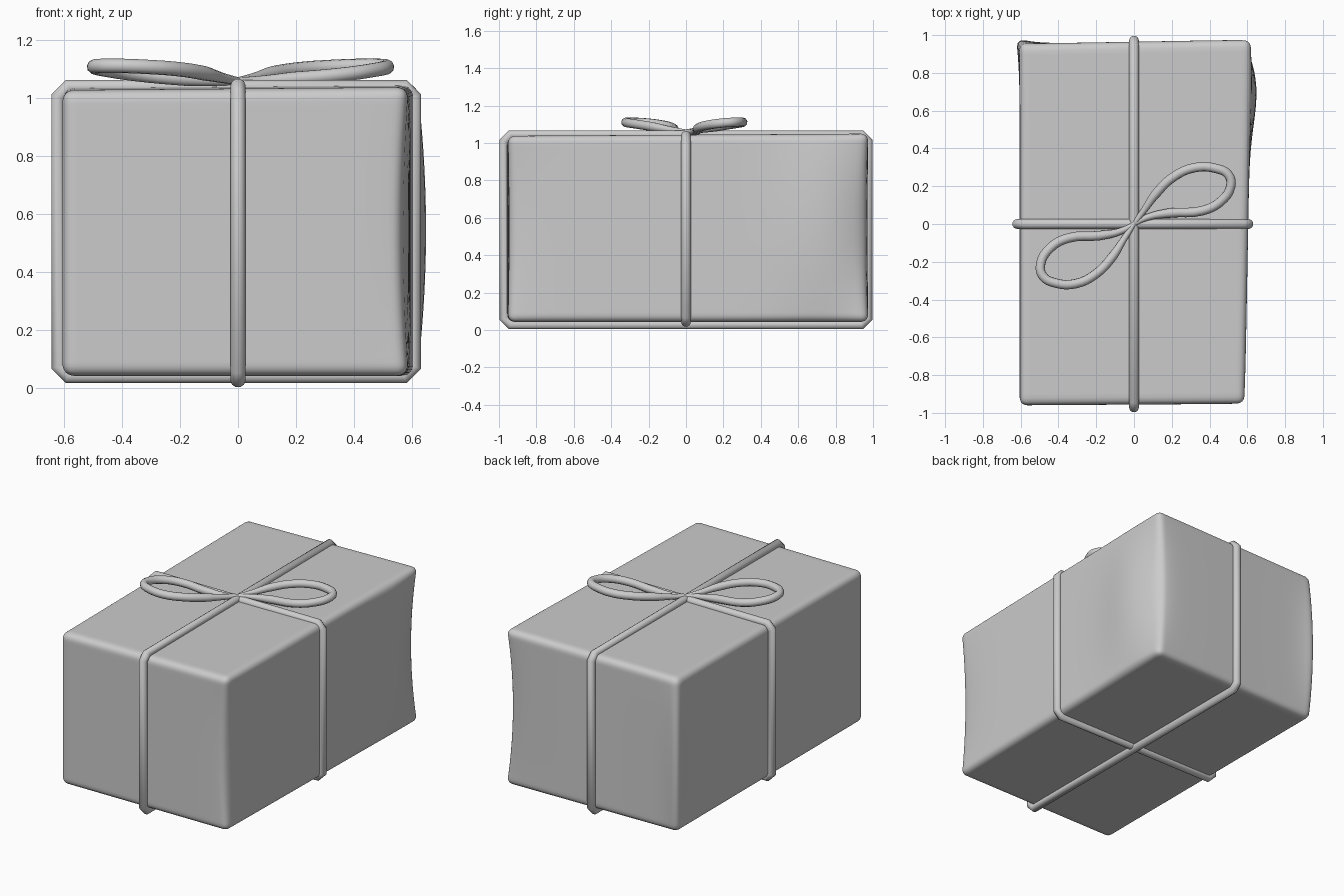
import bpy, bmesh, math
from mathutils import Vector

if "Cube" in bpy.data.objects:
    bpy.data.objects.remove(bpy.data.objects["Cube"])


# --- Soft, slightly crumpled parcel body ---
def warp(p):
    # crowd the grid toward the edges, then round them
    half, r = Vector((0.605, 0.96, 0.498)), 0.04
    q = Vector([math.copysign(1 - (1 - min(abs(c), 1)) ** 1.7, c) * h for c, h in zip(p, half)])
    core = Vector([max(-(h - r), min(h - r, c)) for c, h in zip(q, half)])
    d = q - core
    if d.length > 1e-6:
        q = core + d.normalized() * min(d.length, r)
    u, v, w = (q[i] / half[i] for i in range(3))
    mid = max(0, 1 - w * w)
    right, back = (1 + u) / 2, (1 + v) / 2
    x = q.x + right * (-0.018 + 0.036 * back)
    y = q.y + right * (0.008 + 0.008 * back) - 0.006 * back * (1 - right)
    z = q.z + 0.541 + (1 + w) / 2 * (0.005 * u + 0.006 * v)
    # side bulge and bent upright edges
    x += 0.034 * mid * max(0, u) ** 4 * math.exp(-((v - 0.72) / 0.25) ** 2)
    for su, sv, dx, dy in ((1, 1, -0.05, -0.025), (-1, 1, -0.02, 0.03), (1, -1, -0.025, 0.012)):
        k = max(0, su * u) ** 8 * max(0, sv * v) ** 8 * mid
        x += dx * k
        y += dy * k
    return Vector((x, y, z))


bm = bmesh.new()
bmesh.ops.create_cube(bm, size=2)
bmesh.ops.subdivide_edges(bm, edges=bm.edges[:], cuts=39, use_grid_fill=True)
for vert in bm.verts:
    vert.co = warp(vert.co)
bmesh.ops.recalc_face_normals(bm, faces=bm.faces[:])
for f in bm.faces:
    f.smooth = True
mesh = bpy.data.meshes.new("parcel")
bm.to_mesh(mesh)
bm.free()
bpy.context.collection.objects.link(bpy.data.objects.new("parcel", mesh))


# --- String helper: tube swept along a path ---
def string(name, pts, radius, kind='POLY', taper=None):
    cu = bpy.data.curves.new(name, 'CURVE')
    cu.dimensions = '3D'
    cu.bevel_depth = radius
    cu.bevel_resolution = 3
    cu.use_fill_caps = True
    sp = cu.splines.new(kind)
    if kind == 'BEZIER':
        sp.bezier_points.add(len(pts) - 1)
        sp.resolution_u = 4
        for i, (bp, co) in enumerate(zip(sp.bezier_points, pts)):
            bp.co = co
            bp.handle_left_type = bp.handle_right_type = 'AUTO'
            bp.radius = taper[i]
    else:
        sp.points.add(len(pts) - 1)
        for p, co in zip(sp.points, pts):
            p.co = (*co, 1)
        sp.use_cyclic_u = True
    sp.use_smooth = True
    ob = bpy.data.objects.new(name, cu)
    bpy.context.collection.objects.link(ob)
    return ob


# --- Two wrapping strings with chamfered corners ---
def wrap(name, a0, a1, z0, z1, place, c=0.035):
    prof = [(a0 + c, z0), (a1 - c, z0), (a1, z0 + c), (a1, z1 - c),
            (a1 - c, z1), (a0 + c, z1), (a0, z1 - c), (a0, z0 + c)]
    string(name, [place(a, z) for a, z in prof], 0.026)


wrap("cross_string", -0.620, 0.608, 0.041, 1.040, lambda a, z: (a, 0, z))
wrap("long_string", -0.973, 0.973, 0.027, 1.044, lambda a, z: (0, a, z))

# --- Bow: two opposite loops ---
loop = [(0.0, 0.0, 1.06), (0.07, 0.035, 1.06), (0.19, 0.058, 1.067), (0.36, 0.07, 1.082),
        (0.46, 0.12, 1.096), (0.512, 0.20, 1.107), (0.50, 0.26, 1.111), (0.43, 0.295, 1.112),
        (0.32, 0.298, 1.108), (0.21, 0.25, 1.100), (0.12, 0.165, 1.086), (0.055, 0.075, 1.07),
        (0.0, 0.0, 1.06)]
taper = [0.5, 0.7] + [1] * 9 + [0.7, 0.5]
string("bow_loop_right", loop, 0.025, 'BEZIER', taper)
string("bow_loop_left", [(-x * 0.965, -y * 1.06, z) for x, y, z in loop], 0.025, 'BEZIER', taper)
